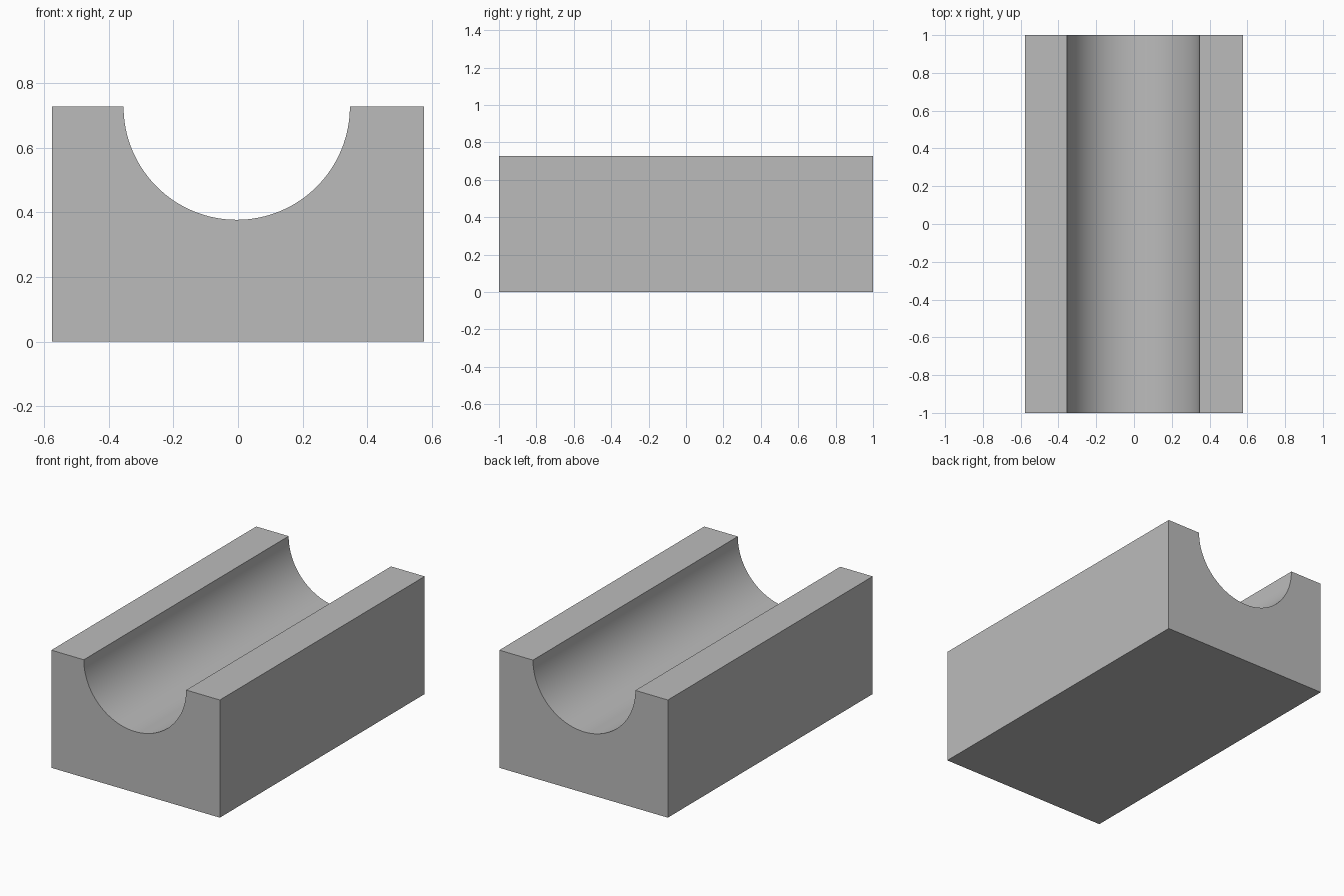
import bpy
import bmesh
import math

WIDTH, LENGTH, HEIGHT = 1.152, 2.0, 0.727
GROOVE_X, GROOVE_R, SEGMENTS = -0.004, 0.35, 64

cube = bpy.data.objects.get("Cube")
if cube:
    bpy.data.objects.remove(cube, do_unlink=True)

# Plain grey material
grey = bpy.data.materials.new("plain grey")
grey.use_nodes = True
colour = (0.5, 0.5, 0.5, 1)
grey.diffuse_color = colour
grey.node_tree.nodes["Principled BSDF"].inputs["Base Color"].default_value = colour

# Cross-section: rectangle with a half-round channel in its top edge
half = WIDTH / 2
profile = [(-half, HEIGHT), (-half, 0), (half, 0), (half, HEIGHT)]
for i in range(SEGMENTS + 1):
    a = math.pi * i / SEGMENTS
    profile.append((GROOVE_X + GROOVE_R * math.cos(a),
                    HEIGHT - GROOVE_R * math.sin(a)))

# Extrude the section along the length
bm = bmesh.new()
front = bm.faces.new([bm.verts.new((x, -LENGTH / 2, z)) for x, z in profile])
result = bmesh.ops.extrude_face_region(bm, geom=[front], use_keep_orig=True)
moved = [v for v in result["geom"] if isinstance(v, bmesh.types.BMVert)]
bmesh.ops.translate(bm, verts=moved, vec=(0, LENGTH, 0))
bmesh.ops.recalc_face_normals(bm, faces=bm.faces)
mesh = bpy.data.meshes.new("grooved_block")
bm.to_mesh(mesh)
bm.free()
mesh.materials.append(grey)

block = bpy.data.objects.new("grooved_block", mesh)
bpy.context.collection.objects.link(block)

# Smooth channel, crisp block edges
bpy.ops.object.select_all(action="DESELECT")
block.select_set(True)
bpy.context.view_layer.objects.active = block
bpy.ops.object.shade_smooth_by_angle(angle=math.radians(30))
